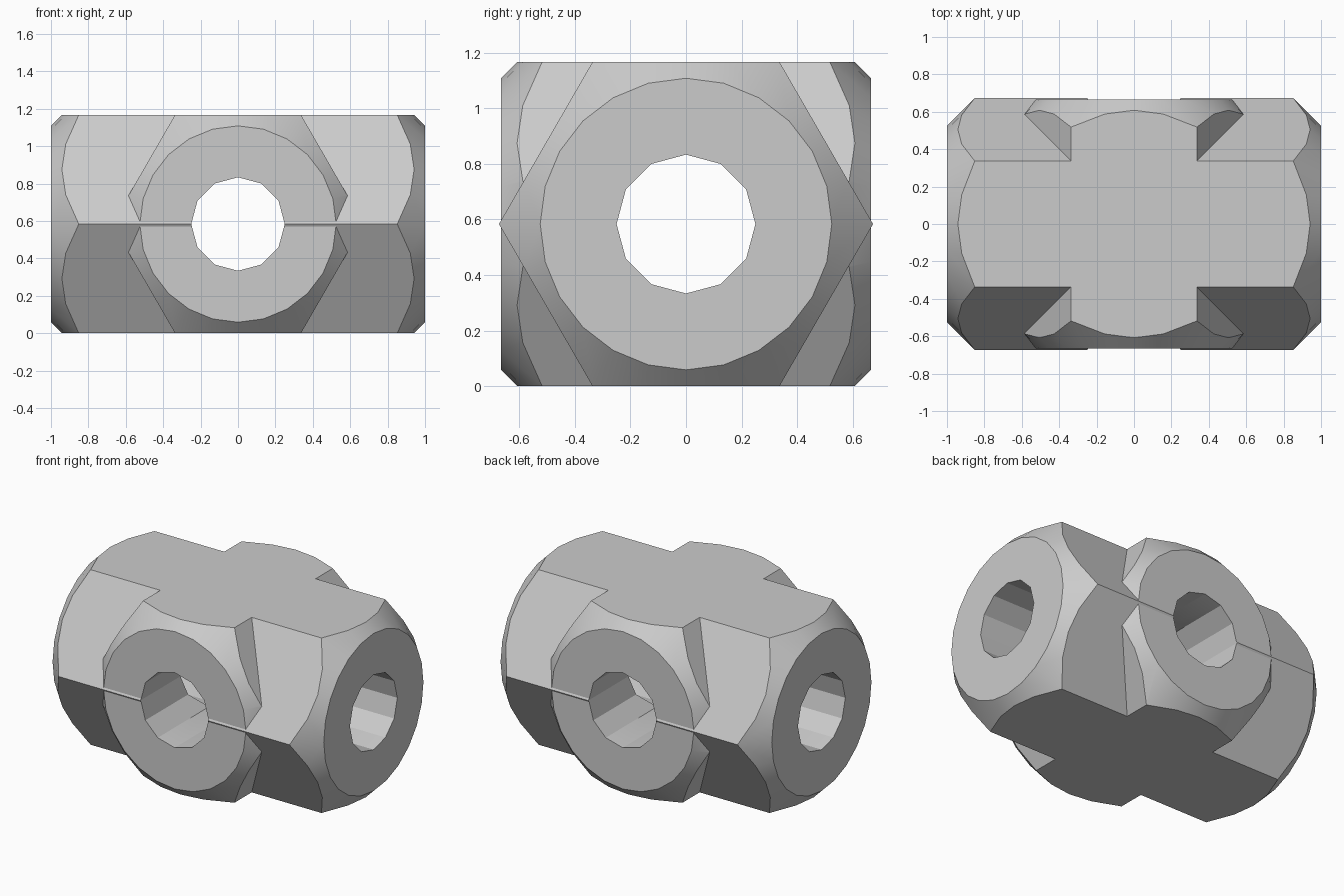
import bpy, bmesh
from math import cos, sin, pi, radians

if "Cube" in bpy.data.objects:
    bpy.data.objects.remove(bpy.data.objects["Cube"])

U = 1 / 12                    # one design unit
APOTHEM = 7 * U               # hexagon half height
HEX_R = APOTHEM / cos(pi / 6)
FACE_R = 6.3 * U              # flat end disc
BORE_R = 3 * U
CHAMFER = 2 * U

grey = bpy.data.materials.new("light_grey")
grey.use_nodes = True
colour = (0.6, 0.6, 0.6, 1)
grey.diffuse_color = colour
grey.node_tree.nodes["Principled BSDF"].inputs["Base Color"].default_value = colour


def lathe(name, profile, sides, axis):
    """Closed solid through (position, radius) rings along the x or y axis."""
    bm = bmesh.new()
    rings = []
    for pos, r in profile:
        ring = []
        for i in range(sides):
            a = 2 * pi * i / sides
            across, up = r * cos(a), r * sin(a) + APOTHEM
            co = (pos, across, up) if axis == "x" else (across, pos, up)
            ring.append(bm.verts.new(co))
        rings.append(ring)
    for low, high in zip(rings, rings[1:]):
        for i in range(sides):
            j = (i + 1) % sides
            bm.faces.new((low[i], low[j], high[j], high[i]))
    bm.faces.new(rings[0])
    bm.faces.new(rings[-1])
    bmesh.ops.recalc_face_normals(bm, faces=bm.faces)
    mesh = bpy.data.meshes.new(name)
    bm.to_mesh(mesh)
    bm.free()
    mesh.materials.append(grey)
    ob = bpy.data.objects.new(name, mesh)
    bpy.context.collection.objects.link(ob)
    return ob


def combine(target, tool, operation):
    """Apply a boolean and discard the tool."""
    mod = target.modifiers.new("boolean", "BOOLEAN")
    mod.operation, mod.solver, mod.object = operation, "EXACT", tool
    deps = bpy.context.evaluated_depsgraph_get()
    mesh = bpy.data.meshes.new_from_object(target.evaluated_get(deps))
    target.modifiers.clear()
    target.data = mesh
    bpy.data.objects.remove(tool)


def hex_arm(name, half, axis):
    """Hexagonal bar whose ends are turned to a 45 degree chamfer."""
    bar = lathe(name, [(-half - U, HEX_R), (half + U, HEX_R)], 6, axis)
    wide = FACE_R + CHAMFER
    turned = lathe("chamfer_envelope", [(-half, FACE_R), (-half + CHAMFER, wide),
                                        (half - CHAMFER, wide), (half, FACE_R)], 24, axis)
    combine(bar, turned, "INTERSECT")
    return bar


# Two crossing hexagonal arms
body = hex_arm("cross_connector", 12 * U, "x")
combine(body, hex_arm("short_arm", 8 * U, "y"), "UNION")

# Through bores along both arms
for axis in "xy":
    bore = lathe("bore_cutter", [(-1.2, BORE_R), (1.2, BORE_R)], 12, axis)
    combine(body, bore, "DIFFERENCE")

# Soft chamfers, crisp edges elsewhere
bpy.ops.object.select_all(action="DESELECT")
body.select_set(True)
bpy.context.view_layer.objects.active = body
bpy.ops.object.shade_smooth_by_angle(angle=radians(25))
